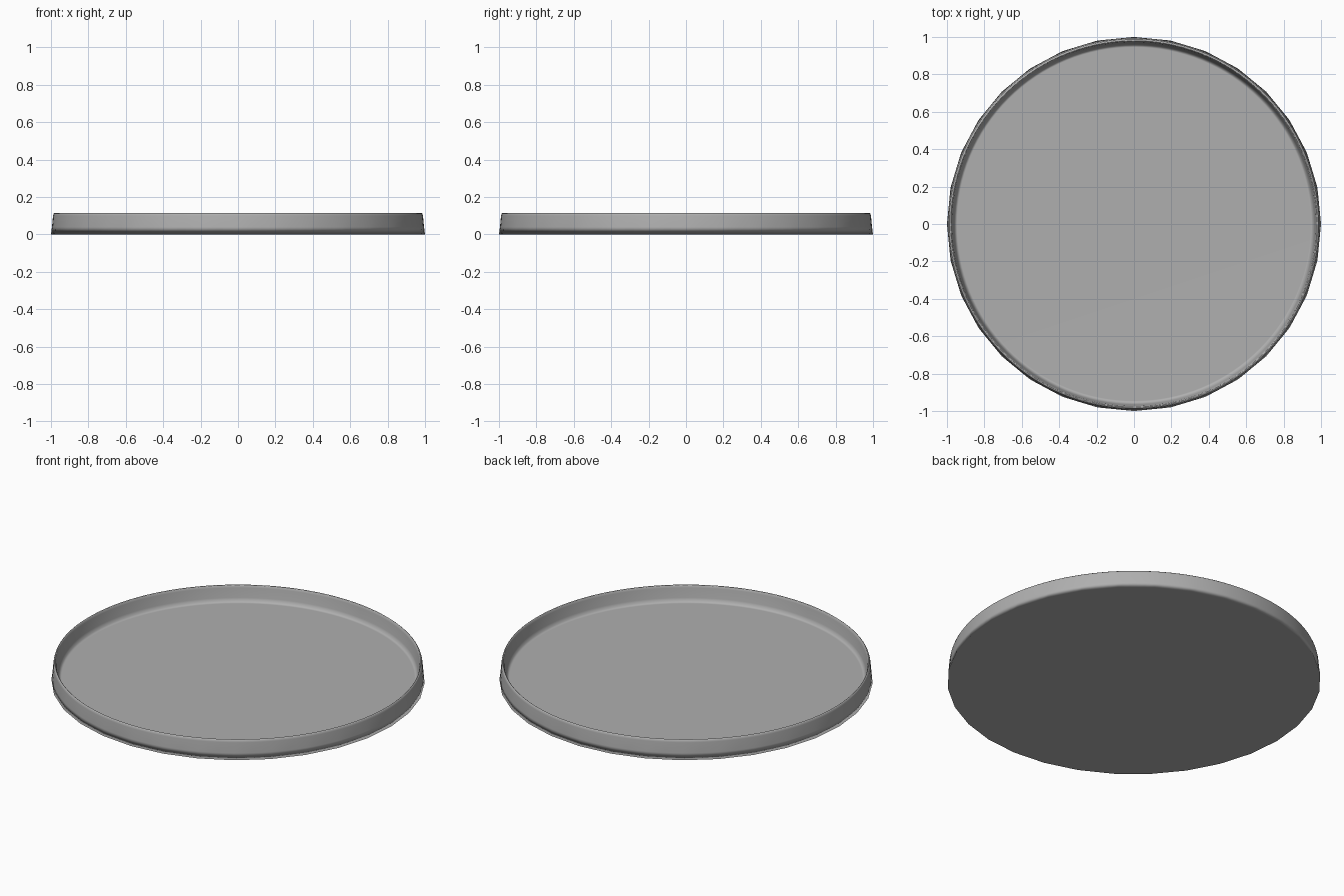
import bpy, bmesh, math

if "Cube" in bpy.data.objects:
    bpy.data.objects.remove(bpy.data.objects["Cube"])

SIDES = 32          # visible corners of the foot edge
SEGS = SIDES * 4    # smooth rim and walls
# Half section of the tray: foot edge, outer wall, rounded lip, inner wall, floor
profile = [(1.0, 0.0), (0.9945, 0.04), (0.989, 0.10), (0.986, 0.111), (0.981, 0.115),
           (0.977, 0.112), (0.973, 0.10), (0.965, 0.045), (0.957, 0.028), (0.945, 0.02)]


def faceted(r, a):
    """Radius of a regular polygon with SIDES corners at angle a."""
    half = math.pi / SIDES
    return r * math.cos(half) / math.cos(a % (2 * half) - half)


# Tray body, lathed around z
bm = bmesh.new()
rings = []
for k, (r, z) in enumerate(profile):
    ring = []
    for i in range(SEGS):
        a = 2 * math.pi * i / SEGS
        rad = faceted(r, a) if k == 0 else r
        ring.append(bm.verts.new((rad * math.cos(a), rad * math.sin(a), z)))
    rings.append(ring)
for a, b in zip(rings, rings[1:]):
    for i in range(SEGS):
        j = (i + 1) % SEGS
        bm.faces.new((a[i], a[j], b[j], b[i]))

# Flat underside and floor
bm.faces.new(rings[0][::-1])
bm.faces.new(rings[-1])
bmesh.ops.recalc_face_normals(bm, faces=bm.faces)
for f in bm.faces:
    f.smooth = True

mesh = bpy.data.meshes.new("round_tray")
bm.to_mesh(mesh)
bm.free()
tray = bpy.data.objects.new("round_tray", mesh)
bpy.context.collection.objects.link(tray)

# Area-weighted shading keeps the floor and underside flat
weighted = tray.modifiers.new("weighted_normals", 'WEIGHTED_NORMAL')
weighted.mode = 'FACE_AREA'
weighted.weight = 50

# Dark grey finish
mat = bpy.data.materials.new("dark_grey")
mat.diffuse_color = (0.43, 0.43, 0.43, 1)
mat.use_nodes = True
mat.node_tree.nodes["Principled BSDF"].inputs["Base Color"].default_value = mat.diffuse_color
mesh.materials.append(mat)
